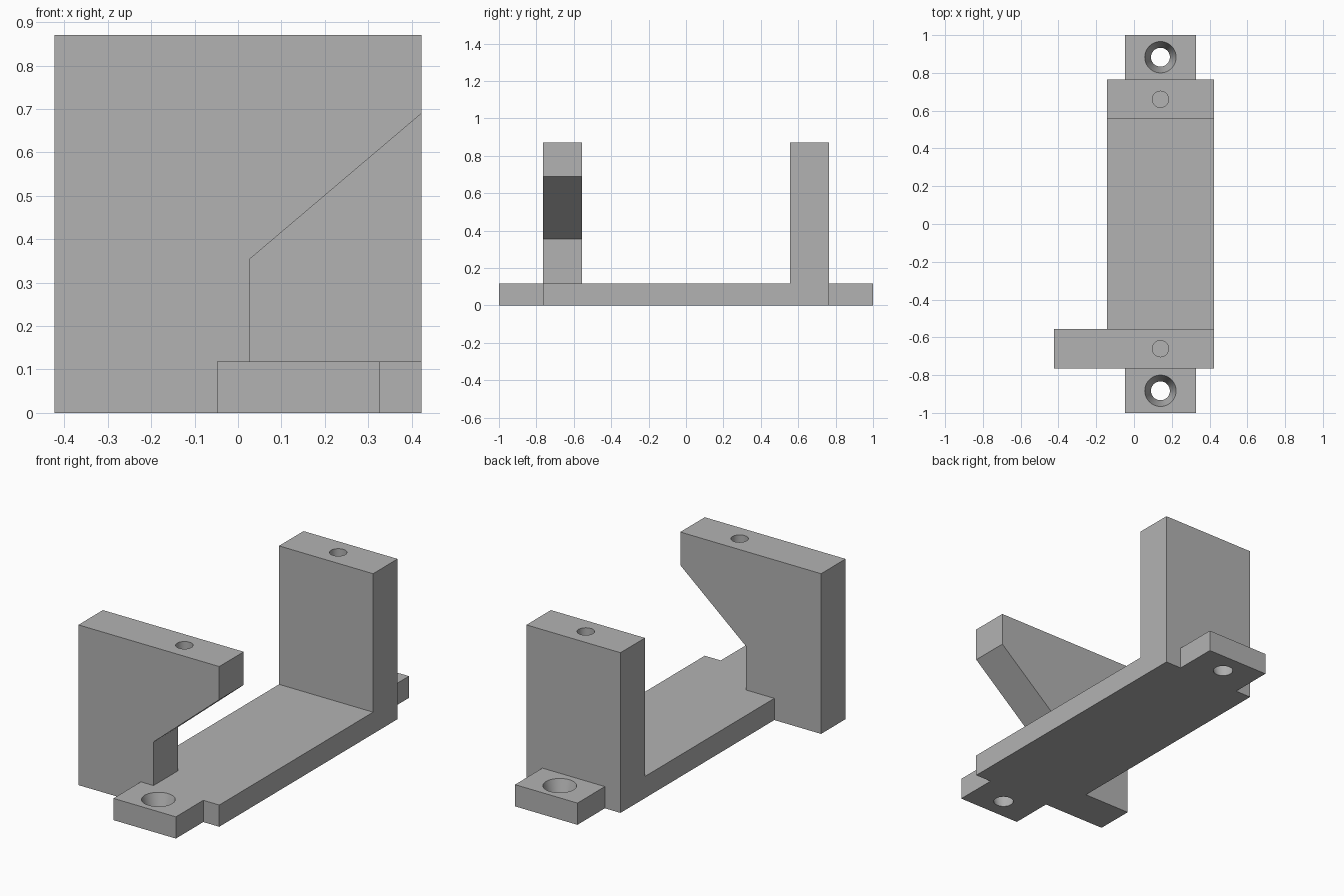
import bpy, bmesh, math
from mathutils import Vector

cube = bpy.data.objects.get("Cube")
if cube:
    bpy.data.objects.remove(cube, do_unlink=True)

grey = bpy.data.materials.new("plain grey")
grey.use_nodes = True
colour = (0.45, 0.45, 0.45, 1)
grey.diffuse_color = colour
grey.node_tree.nodes["Principled BSDF"].inputs["Base Color"].default_value = colour

BASE_TOP, TOP = 0.118, 0.87
LEFT, RIGHT, BACK_LEFT = -0.423, 0.423, -0.142
WALL_OUT, WALL_IN = 0.765, 0.555
HOLE_X = 0.14


def prism(name, points, direction):
    """Extrude a closed outline along a direction."""
    bm = bmesh.new()
    face = bm.faces.new([bm.verts.new(p) for p in points])
    grown = bmesh.ops.extrude_face_region(bm, geom=[face])["geom"]
    verts = [v for v in grown if isinstance(v, bmesh.types.BMVert)]
    bmesh.ops.translate(bm, verts=verts, vec=Vector(direction))
    bmesh.ops.recalc_face_normals(bm, faces=bm.faces)
    mesh = bpy.data.meshes.new(name)
    bm.to_mesh(mesh)
    bm.free()
    mesh.materials.append(grey)
    obj = bpy.data.objects.new(name, mesh)
    bpy.context.collection.objects.link(obj)
    return obj


def combine(target, tool, operation):
    """Apply a boolean and remove the spent tool."""
    bpy.context.view_layer.objects.active = target
    mod = target.modifiers.new("combine", "BOOLEAN")
    mod.operation, mod.object, mod.solver = operation, tool, "EXACT"
    bpy.ops.object.modifier_apply(modifier=mod.name)
    bpy.data.objects.remove(tool, do_unlink=True)


def cutter(y, z0, z1, r0, r1):
    """Round cutter between two heights, tapered if the radii differ."""
    bpy.ops.mesh.primitive_cone_add(vertices=48, radius1=r0, radius2=r1, depth=z1 - z0,
                                    location=(HOLE_X, y, (z0 + z1) / 2))
    obj = bpy.context.object
    obj.name = "hole_cutter"
    obj.hide_render = True
    obj.data.materials.append(grey)
    return obj


# Base plate outline, with mounting ears and the front wall's foot
EAR_L, EAR_R = -0.048, 0.327
plan = [(EAR_L, -1), (EAR_R, -1), (EAR_R, -WALL_OUT), (RIGHT, -WALL_OUT),
        (RIGHT, WALL_OUT), (EAR_R, WALL_OUT), (EAR_R, 1), (EAR_L, 1),
        (EAR_L, WALL_OUT), (BACK_LEFT, WALL_OUT), (BACK_LEFT, -WALL_IN),
        (LEFT, -WALL_IN), (LEFT, -WALL_OUT), (EAR_L, -WALL_OUT)]
bracket = prism("mounting_bracket", [(x, y, 0) for x, y in plan], (0, 0, BASE_TOP))

# Front wall with a sloped cutaway, and plain back wall
thick = WALL_OUT - WALL_IN
front = [(LEFT, BASE_TOP), (0.028, BASE_TOP), (0.028, 0.355), (RIGHT, 0.69),
         (RIGHT, TOP), (LEFT, TOP)]
back = [(BACK_LEFT, BASE_TOP), (RIGHT, BASE_TOP), (RIGHT, TOP), (BACK_LEFT, TOP)]
for name, outline, y in (("front_wall", front, -WALL_OUT), ("back_wall", back, WALL_IN)):
    wall = prism(name, [(x, y, z) for x, z in outline], (0, thick, 0))
    combine(bracket, wall, "UNION")

# Tapered ear holes and blind holes in the wall tops
slope = (0.083 - 0.05) / BASE_TOP * 0.02
for side in (-1, 1):
    combine(bracket, cutter(side * 0.883, -0.02, BASE_TOP + 0.02,
                            0.05 - slope, 0.083 + slope), "DIFFERENCE")
    combine(bracket, cutter(side * 0.66, TOP - 0.25, TOP + 0.05, 0.043, 0.043), "DIFFERENCE")

# Merge coplanar faces
bm = bmesh.new()
bm.from_mesh(bracket.data)
bmesh.ops.remove_doubles(bm, verts=bm.verts, dist=0.0001)
bmesh.ops.dissolve_limit(bm, angle_limit=math.radians(0.5), verts=bm.verts, edges=bm.edges)
bm.to_mesh(bracket.data)
bm.free()

bpy.ops.object.select_all(action="DESELECT")
bracket.select_set(True)
bpy.context.view_layer.objects.active = bracket
bpy.ops.object.shade_smooth_by_angle(angle=math.radians(30))
